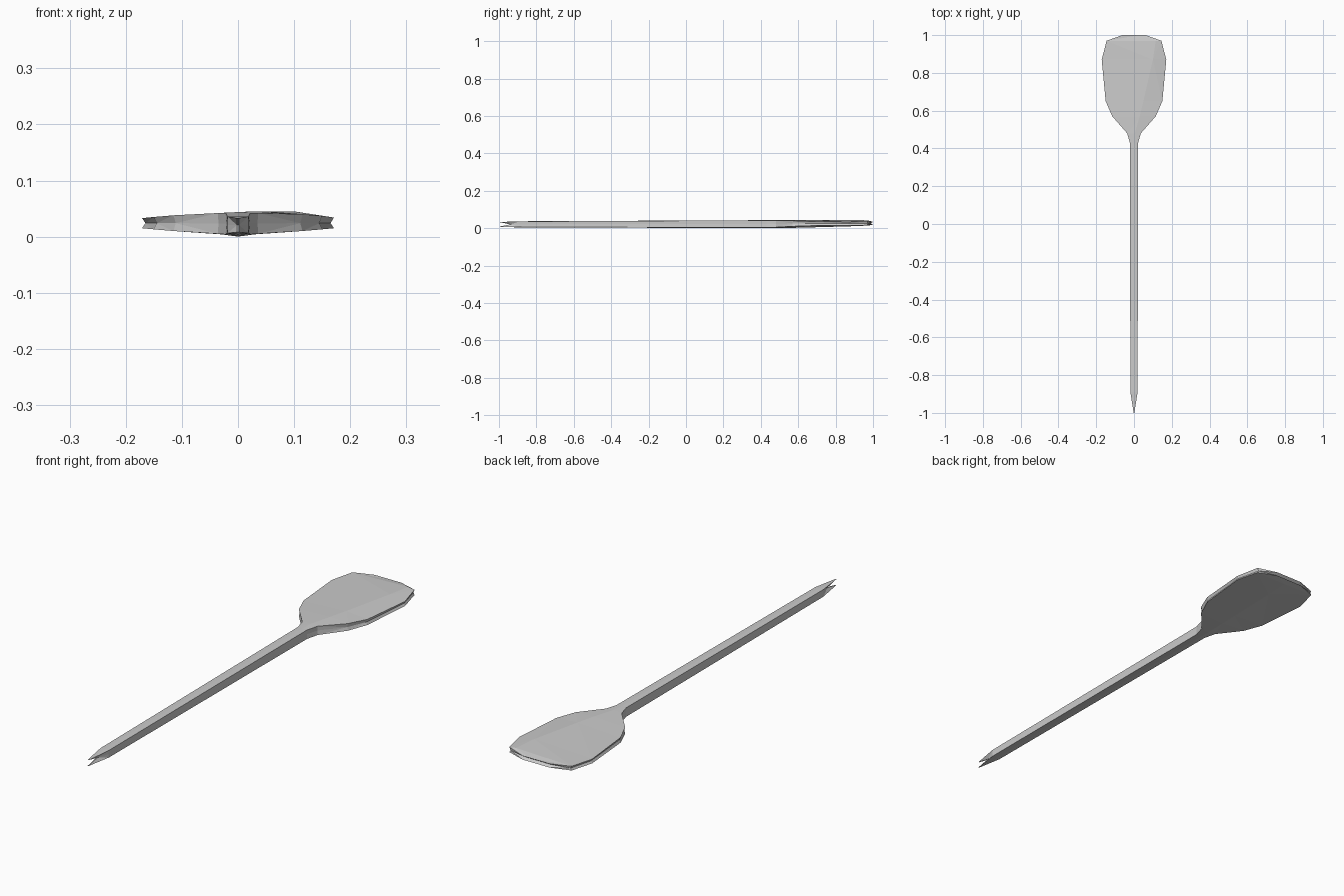
import bpy, bmesh

if "Cube" in bpy.data.objects:
    bpy.data.objects.remove(bpy.data.objects["Cube"])


def loft(name, stations, groove, tip_cut, end_cut):
    """Skin eight-sided rings along y; the side points are pulled in as a groove.
    Station: y, half width, ridge x, ridge z, top edge z (left, right), bottom edge z, keel z"""
    bm = bmesh.new()
    rings = []
    last = len(stations) - 1
    for i, (y, w, rx, zt, zl, zr, zb, zk) in enumerate(stations):
        wi = w * (1 - groove)
        mid_y = y + (tip_cut if i == 0 else -end_cut if i == last else 0)
        zm = (zl + zb) / 2
        pts = [(rx, y, zt), (w, y, zr), (wi, mid_y, zm), (w, y, zb),
               (0, y, zk), (-w, y, zb), (-wi, mid_y, zm), (-w, y, zl)]
        rings.append([bm.verts.new(p) for p in pts])
    for a, b in zip(rings, rings[1:]):
        for k in range(8):
            n = (k + 1) % 8
            bm.faces.new((a[k], a[n], b[n], b[k]))
    # End caps fold inward along the middle of the thickness
    for r in (rings[0], rings[-1]):
        bm.faces.new((r[0], r[1], r[2], r[6], r[7]))
        bm.faces.new((r[2], r[3], r[4], r[5], r[6]))
    bmesh.ops.triangulate(bm, faces=bm.faces[:])
    bmesh.ops.recalc_face_normals(bm, faces=bm.faces[:])
    mesh = bpy.data.meshes.new(name)
    bm.to_mesh(mesh)
    bm.free()
    obj = bpy.data.objects.new(name, mesh)
    bpy.context.collection.objects.link(obj)
    return obj


# Long handle with a split pointed tip, flowing into the flat blade
loft("paddle", [
    (-1.00, 0.002, 0.000, 0.033, 0.033, 0.033, 0.008, 0.008),
    (-0.89, 0.019, 0.000, 0.037, 0.036, 0.036, 0.006, 0.004),
    (0.43, 0.022, 0.000, 0.043, 0.042, 0.042, 0.004, 0.001),
    (0.48, 0.036, 0.005, 0.044, 0.042, 0.042, 0.005, 0.000),
    (0.57, 0.115, 0.030, 0.045, 0.038, 0.040, 0.010, 0.002),
    (0.65, 0.150, 0.050, 0.045, 0.035, 0.037, 0.013, 0.004),
    (0.87, 0.171, 0.100, 0.045, 0.033, 0.034, 0.015, 0.010),
    (0.97, 0.145, 0.115, 0.042, 0.034, 0.038, 0.016, 0.014),
    (1.00, 0.062, 0.030, 0.034, 0.034, 0.034, 0.018, 0.018),
], groove=0.035, tip_cut=0.06, end_cut=0.012)
